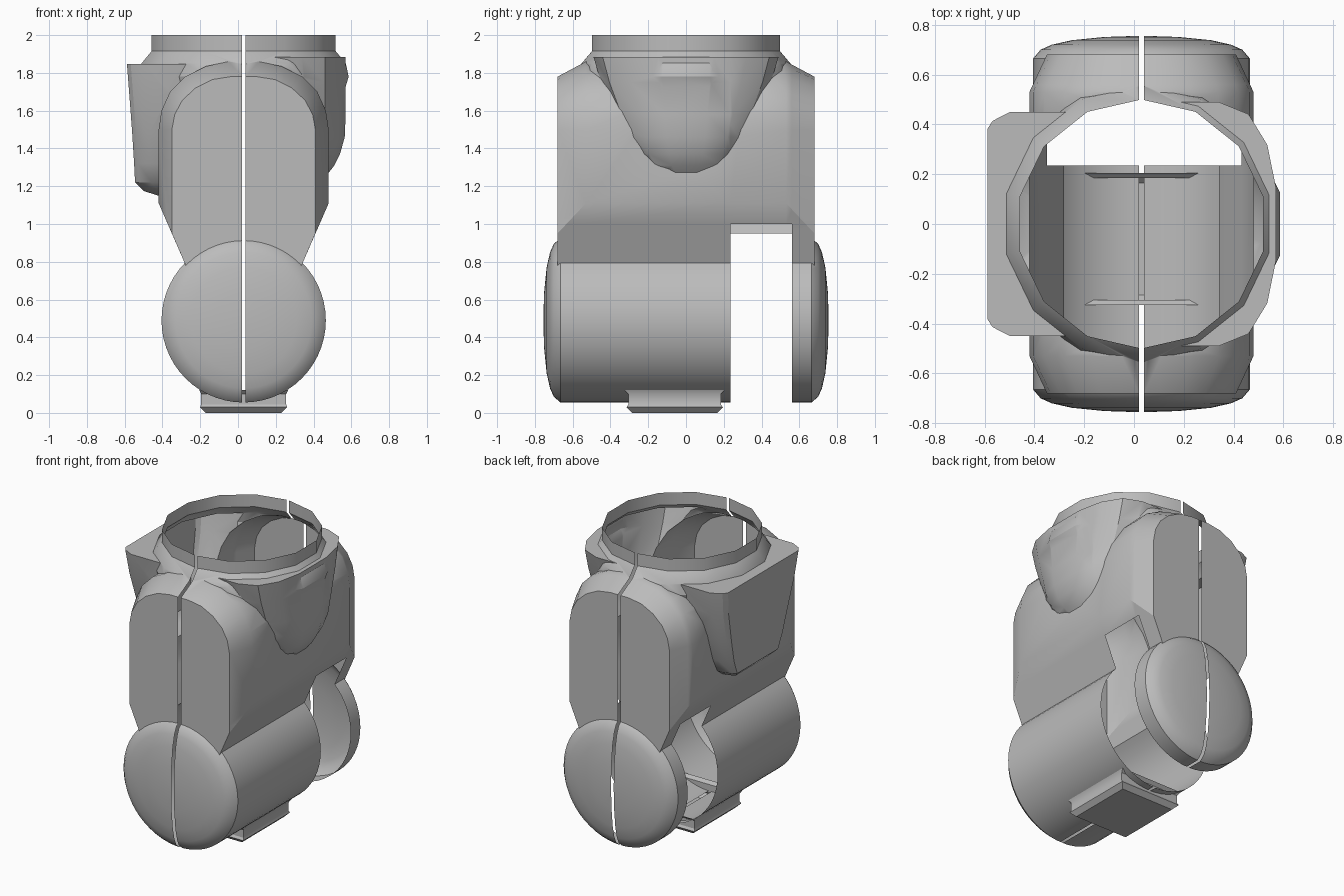
import bpy, bmesh, math
from mathutils import Vector

if "Cube" in bpy.data.objects:
    bpy.data.objects.remove(bpy.data.objects["Cube"], do_unlink=True)

CX = 0.03          # centre line of the shell
AXIS_Z = 0.49      # height of the joint barrel axis

grey = bpy.data.materials.new("plain grey")
grey.use_nodes = True
grey.diffuse_color = (0.5, 0.5, 0.5, 1)
grey.node_tree.nodes["Principled BSDF"].inputs["Base Color"].default_value = (0.5, 0.5, 0.5, 1)


def loft(name, rings, cap_end=True):
    """Skin a stack of closed rings with equal point counts and cap the ends."""
    bm = bmesh.new()
    loops = [[bm.verts.new(p) for p in ring] for ring in rings]
    n = len(loops[0])
    for a, b in zip(loops, loops[1:]):
        for i in range(n):
            j = (i + 1) % n
            bm.faces.new((a[i], a[j], b[j], b[i]))
    bm.faces.new(loops[0])
    if cap_end:
        bm.faces.new(loops[-1])
    bmesh.ops.recalc_face_normals(bm, faces=bm.faces)
    me = bpy.data.meshes.new(name)
    bm.to_mesh(me)
    bm.free()
    me.materials.append(grey)
    ob = bpy.data.objects.new(name, me)
    bpy.context.collection.objects.link(ob)
    return ob


def mirrored(half):
    """Close a half outline by mirroring its first coordinate."""
    return half + [(-a, b) for a, b in reversed(half)]


def circle(r, n, start=0.0):
    return [(r * math.cos(start + math.tau * i / n), r * math.sin(start + math.tau * i / n))
            for i in range(n)]


# Main housing: arched outline with chamfered front and back edges
full = mirrored([(.23, .6), (.315, .8), (.45, 1.11), (.45, 1.5), (.435, 1.6), (.39, 1.7),
                 (.31, 1.78), (.2, 1.835), (.08, 1.86)])
inset = mirrored([(.23, .6), (.315, .8), (.38, .95), (.38, 1.5), (.365, 1.58), (.325, 1.655),
                  (.255, 1.72), (.165, 1.765), (.07, 1.78)])
shell = loft("joint_housing", [[(CX + u, y, z) for u, z in outline]
             for outline, y in ((inset, -.68), (full, -.53), (full, .53), (inset, .68))])

# Joint barrel with domed ends
dome = [(.03, .755), (.15, .751), (.28, .738), (.36, .72), (.405, .70), (.435, .665)]
stations = [(r, -y) for r, y in dome] + [(r, y) for r, y in reversed(dome)]
barrel = loft("barrel", [[(CX + a, y, AXIS_Z + b) for a, b in circle(r, 56)] for r, y in stations])

# Neck ring with a flared base
neck = loft("neck", [[(CX + a, b, z) for a, b in circle(r, 14, math.pi / 2)]
            for r, z in ((.5, 1.55), (.57, 1.78), (.555, 1.85), (.5, 1.915), (.5, 2.0))])

# Rounded side bulge on the left: half width, depth, height
left_rows = [(.08, .42, 1.24), (.17, .455, 1.265), (.25, .49, 1.31), (.30, .52, 1.37),
             (.34, .545, 1.46), (.38, .55, 1.58), (.45, .55, 1.75), (.49, .55, 1.885)]
left_bulge = loft("left_bulge", [
    [(CX + u, y * w, z) for u, y in (
        (.1, -1), (d - .24, -1), (d - .12, -.9), (d - .045, -.65), (d - .01, -.3),
        (d - .01, .3), (d - .045, .65), (d - .12, .9), (d - .24, 1), (.1, 1))]
    for w, d, z in left_rows])

# Boxy side bulge on the right, with a flat outer panel
right_rows = [(.10, .42, 1.14), (.20, .53, 1.175), (.26, .575, 1.22), (.31, .58, 1.32),
              (.36, .59, 1.48), (.42, .605, 1.68), (.45, .618, 1.848)]
right_bulge = loft("right_bulge", [
    [(CX - u, y * w, z) for u, y in (
        (.1, -1), (d - .09, -1), (d - .02, -.92), (d, -.85),
        (d, .85), (d - .02, .92), (d - .09, 1), (.1, 1))]
    for w, d, z in right_rows])

# Fuse everything into one outer skin
bpy.context.view_layer.objects.active = shell
for part in (barrel, neck, left_bulge, right_bulge):
    mod = shell.modifiers.new("fuse", "BOOLEAN")
    mod.operation, mod.solver, mod.object = "UNION", "EXACT", part
    bpy.ops.object.modifier_apply(modifier=mod.name)
    bpy.data.objects.remove(part, do_unlink=True)

# Open the skin: neck mouth, centre seam and the slot across the barrel
S0, S1, Y0, Y1 = CX - .009, CX + .011, .235, .56
bm = bmesh.new()
bm.from_mesh(shell.data)
for co, no in (((S0, 0, 0), (1, 0, 0)), ((S1, 0, 0), (1, 0, 0)), ((0, Y0, 0), (0, 1, 0)),
               ((0, Y1, 0), (0, 1, 0)), ((0, 0, .95), (0, 0, 1)), ((0, 0, 1.0), (0, 0, 1))):
    bmesh.ops.bisect_plane(bm, geom=bm.verts[:] + bm.edges[:] + bm.faces[:],
                           plane_co=co, plane_no=no, dist=1e-5)


def removed(face):
    c = face.calc_center_bounds()
    slot_top = 1.0 if c.x > CX else .95
    return (c.z > 1.999 or S0 < c.x < S1 or (Y0 < c.y < Y1 and c.z < slot_top))


bmesh.ops.delete(bm, geom=[f for f in bm.faces if removed(f)], context="FACES")
bm.to_mesh(shell.data)
bm.free()

# Foot pad under the barrel, open where it meets the barrel
pad = loft("foot_pad", [
    [(CX + sx * hx, -.06 + sy * hy, z) for sx, sy in ((-1, -1), (1, -1), (1, 1), (-1, 1))]
    for hx, hy, z in ((.2, .225, 0), (.23, .255, .03), (.225, .245, .045), (.225, .245, .1),
                      (.235, .265, .12))], cap_end=False)

# Smooth curved areas and keep the edges crisp
for ob in (shell, pad):
    bpy.ops.object.select_all(action="DESELECT")
    ob.select_set(True)
    bpy.context.view_layer.objects.active = ob
    bpy.ops.object.shade_smooth_by_angle(angle=math.radians(28))
